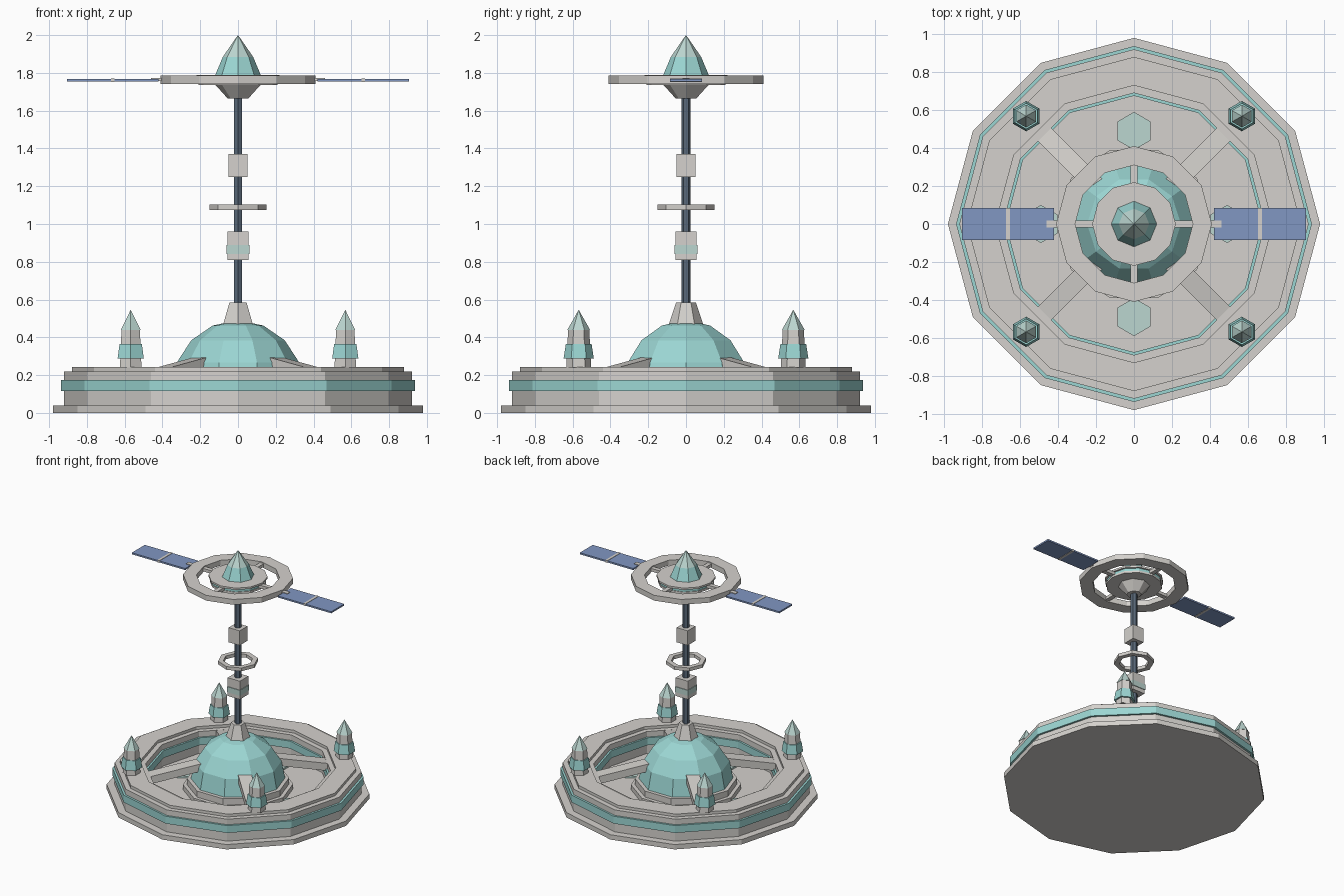
import bpy, bmesh
from math import pi, sin, cos, atan2, hypot
from mathutils import Matrix, Vector

cube = bpy.data.objects.get("Cube")
if cube:
    bpy.data.objects.remove(cube)


def material(name, rgb):
    m = bpy.data.materials.new(name)
    m.use_nodes = True
    m.diffuse_color = (*rgb, 1)
    m.node_tree.nodes["Principled BSDF"].inputs["Base Color"].default_value = (*rgb, 1)
    return m


STONE = material("warm_grey", (0.66, 0.64, 0.61))
TEAL = material("teal", (0.33, 0.67, 0.65))
PALE = material("pale_teal", (0.50, 0.67, 0.63))
STEEL = material("blue_steel", (0.10, 0.14, 0.19))
SOLAR = material("solar_blue", (0.22, 0.31, 0.54))


def finish(bm, name, mat):
    bmesh.ops.remove_doubles(bm, verts=bm.verts, dist=1e-5)
    bmesh.ops.recalc_face_normals(bm, faces=bm.faces)
    mesh = bpy.data.meshes.new(name)
    bm.to_mesh(mesh)
    bm.free()
    mesh.materials.append(mat)
    ob = bpy.data.objects.new(name, mesh)
    bpy.context.collection.objects.link(ob)
    return ob


def lathe(name, mat, profile, sides, at=(0, 0), start=pi / 2, closed=False):
    """Spin (radius, z) points into flat sides; closed makes a hollow ring."""
    bm = bmesh.new()
    rings = []
    for r, z in profile:
        rings.append([bm.verts.new((at[0] + r * cos(start + 2 * pi * i / sides),
                                    at[1] + r * sin(start + 2 * pi * i / sides), z))
                      for i in range(sides)])
    pairs = list(zip(rings, rings[1:]))
    if closed:
        pairs.append((rings[-1], rings[0]))
    else:
        bm.faces.new(rings[0])
        bm.faces.new(rings[-1])
    for a, b in pairs:
        for i in range(sides):
            j = (i + 1) % sides
            bm.faces.new((a[i], a[j], b[j], b[i]))
    return finish(bm, name, mat)


def drum(name, mat, r, z0, z1, sides, **kw):
    return lathe(name, mat, [(r, z0), (r, z1)], sides, **kw)


def ring(name, mat, inner, outer, z0, z1, sides):
    return lathe(name, mat, [(inner, z0), (outer, z0), (outer, z1), (inner, z1)],
                 sides, closed=True)


def box(name, mat, centre, size, turn=Matrix()):
    bm = bmesh.new()
    bmesh.ops.create_cube(bm, size=1, matrix=Matrix.Translation(centre) @ turn
                          @ Matrix.Diagonal((*size, 1)))
    return finish(bm, name, mat)


# Base: foot plate, raised rim, teal bands outside and inside
drum("base_plate", STONE, 0.98, 0, 0.04, 12)
ring("rim_wall", STONE, 0.69, 0.92, 0.04, 0.22, 12)
ring("rim_cap", STONE, 0.73, 0.88, 0.22, 0.243, 12)
ring("outer_band", TEAL, 0.91, 0.937, 0.115, 0.175, 12)
ring("inner_band", TEAL, 0.675, 0.70, 0.115, 0.175, 12)

# Central dome on its pedestal
lathe("dome_pedestal", STONE, [(0.41, 0.04), (0.41, 0.08), (0.38, 0.08), (0.38, 0.13)],
      10, start=0)
dome = [(0.35 * cos(a * pi / 8), 0.13 + 0.36 * sin(a * pi / 8)) for a in range(4)]
lathe("dome", TEAL, dome + [(0.001, 0.49)], 10, start=0)
lathe("mast_collar", STONE, [(0.092, 0.465), (0.052, 0.585)], 6)

# Sloping braces between dome and rim, and floor pads
inner, outer = Vector((0.28, 0, 0.264)), Vector((0.675, 0, 0.187))
step = outer - inner
for k in range(4):
    turn = Matrix.Rotation(pi / 4 + k * pi / 2, 4, "Z")
    tilt = Matrix.Rotation(atan2(-step.z, hypot(step.x, step.y)), 4, "Y")
    box(f"brace_{k + 1}", STONE, turn @ ((inner + outer) / 2),
        (step.length, 0.1, 0.06), turn @ tilt)
    a = k * pi / 2
    drum(f"floor_pad_{k + 1}", PALE, 0.1, 0.04, 0.055, 6,
         at=(0.49 * cos(a), 0.49 * sin(a)))

# Four small towers on the rim
for sx in (-1, 1):
    for sy in (-1, 1):
        side = ("left" if sx > 0 else "right") + ("_back" if sy > 0 else "_front")
        p = (0.568 * sx, 0.568 * sy)
        lathe(f"tower_{side}", STONE, [(0.066, 0.24), (0.056, 0.44)], 6, at=p)
        lathe(f"tower_band_{side}", TEAL, [(0.08, 0.288), (0.068, 0.365)], 6, at=p)
        lathe(f"tower_tip_{side}", PALE, [(0.06, 0.44), (0.0005, 0.545)], 6, at=p)

# Mast with its modules and floating ring
drum("mast", STEEL, 0.025, 0.56, 1.68, 6)
box("lower_module", STONE, (0, 0, 0.885), (0.11, 0.11, 0.15))
box("lower_module_band", PALE, (0, 0, 0.865), (0.12, 0.12, 0.045))
box("upper_module", STONE, (0, 0, 1.31), (0.1, 0.1, 0.12))
ring("mast_ring", STONE, 0.11, 0.15, 1.075, 1.102, 8)

# Station hub
lathe("hub_keel", STONE, [(0.055, 1.665), (0.12, 1.737)], 8)
drum("hub_underside", STONE, 0.21, 1.735, 1.752, 12)
drum("hub_band", TEAL, 0.205, 1.752, 1.775, 12)
drum("hub_deck", STONE, 0.22, 1.775, 1.79, 12)
lathe("hub_cabin", TEAL, [(0.12, 1.79), (0.08, 1.885)], 8)
lathe("hub_spire", PALE, [(0.08, 1.885), (0.0005, 2.0)], 8)
ring("station_ring", STONE, 0.31, 0.41, 1.742, 1.785, 12)
for k in range(4):
    turn = Matrix.Rotation(k * pi / 2, 4, "Z")
    box(f"station_spoke_{k + 1}", STONE, turn @ Vector((0.255, 0, 1.763)),
        (0.13, 0.035, 0.025), turn)

# Solar wings
for s, side in ((1, "left"), (-1, "right")):
    box(f"solar_panel_{side}", SOLAR, (0.6625 * s, 0, 1.762), (0.485, 0.168, 0.013))
    box(f"panel_mount_{side}", STONE, (0.425 * s, 0, 1.765), (0.07, 0.035, 0.017))
    box(f"panel_bar_{side}", STONE, (0.663 * s, 0, 1.762), (0.02, 0.17, 0.018))
